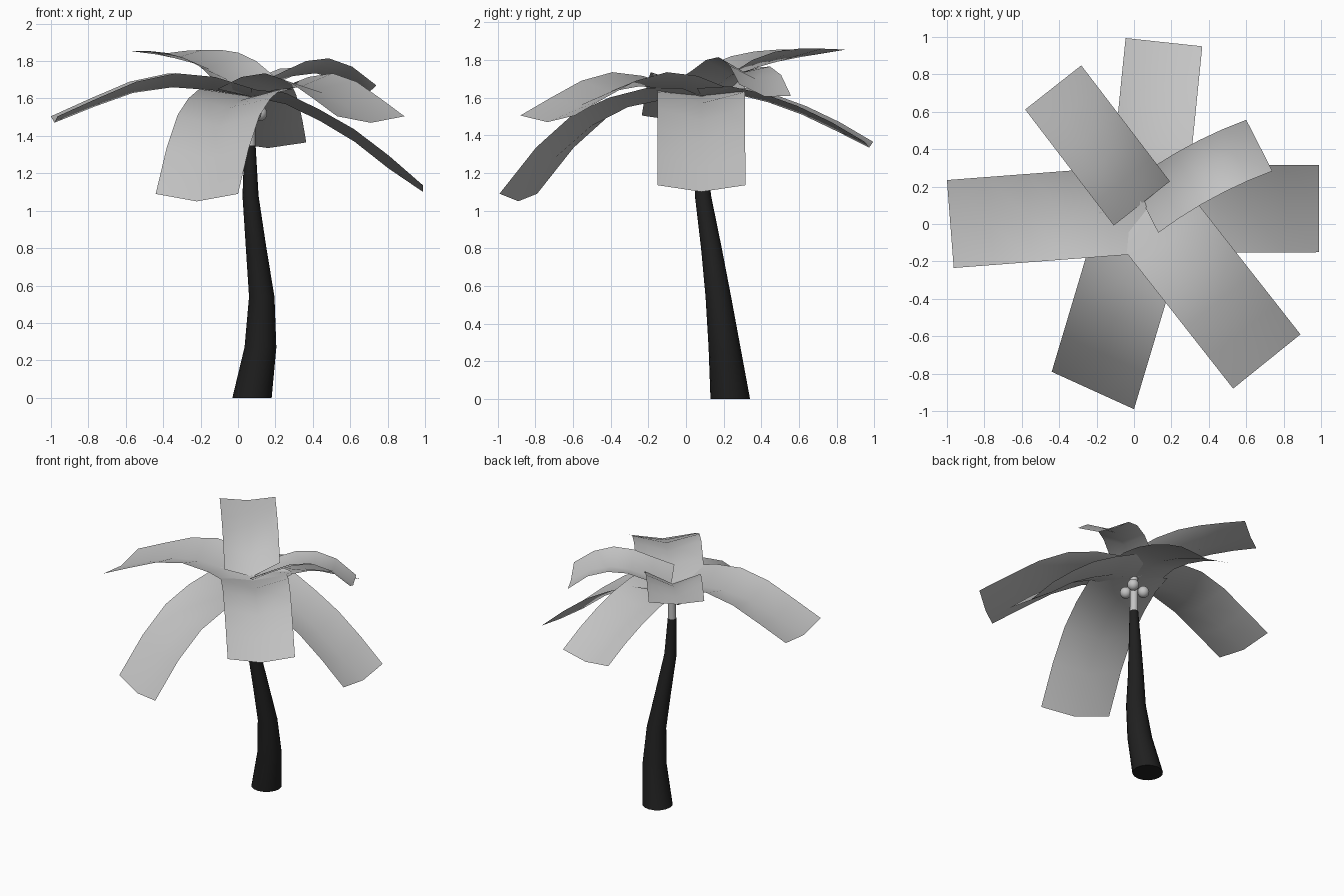
import bpy, bmesh, math
from mathutils import Vector

if "Cube" in bpy.data.objects:
    bpy.data.objects.remove(bpy.data.objects["Cube"])


def material(name, rgb):
    m = bpy.data.materials.new(name)
    m.diffuse_color = (*rgb, 1)
    m.use_nodes = True
    m.node_tree.nodes["Principled BSDF"].inputs["Base Color"].default_value = m.diffuse_color
    return m


GREY = material("light grey", (0.55, 0.55, 0.55))
DARK = material("near black", (0.014, 0.014, 0.014))


def finish(name, bm, mat, angle=50):
    me = bpy.data.meshes.new(name)
    bm.to_mesh(me)
    bm.free()
    ob = bpy.data.objects.new(name, me)
    bpy.context.collection.objects.link(ob)
    me.materials.append(mat)
    bpy.ops.object.select_all(action='DESELECT')
    bpy.context.view_layer.objects.active = ob
    ob.select_set(True)
    bpy.ops.object.shade_smooth_by_angle(angle=math.radians(angle))
    return ob


def tube(name, rings, mat, sides=16):
    """Horizontal rings (x, y, z, radius) joined into a capped tapering tube."""
    bm = bmesh.new()
    loops = []
    for x, y, z, r in rings:
        loops.append([bm.verts.new((x + r * math.cos(a), y + r * math.sin(a), z))
                      for a in (2 * math.pi * i / sides for i in range(sides))])
    for a, b in zip(loops, loops[1:]):
        for i in range(sides):
            j = (i + 1) % sides
            bm.faces.new((a[i], a[j], b[j], b[i]))
    bm.faces.new(loops[0][::-1])
    bm.faces.new(loops[-1])
    return finish(name, bm, mat)


def frond(name, base, tip, half, left, mid, right, bow=0.0):
    """Folded leaf sheet: straight in plan, with height lists for both edges and the spine."""
    bm = bmesh.new()
    base, tip, half = Vector(base), Vector(tip), Vector(half)
    side = half.normalized()
    rows = []
    n = len(mid) - 1
    for i in range(n + 1):
        t = i / n
        c = base.lerp(tip, t) - side * bow * 4 * t * (1 - t)
        rows.append([bm.verts.new((*(c + half * s), z))
                     for s, z in ((-1, left[i]), (0, mid[i]), (1, right[i]))])
    for a, b in zip(rows, rows[1:]):
        for k in range(2):
            bm.faces.new((a[k], a[k + 1], b[k + 1], b[k]))
    bmesh.ops.recalc_face_normals(bm, faces=bm.faces)
    if sum(f.normal.z for f in bm.faces) < 0:
        bmesh.ops.reverse_faces(bm, faces=bm.faces)
    return finish(name, bm, GREY, 60)


# Curved trunk and its pale top
tube("trunk", [(0.075, 0.235, 0, 0.105), (0.12, 0.205, 0.27, 0.085),
               (0.127, 0.172, 0.54, 0.068), (0.097, 0.135, 0.8, 0.055),
               (0.067, 0.09, 1.08, 0.043), (0.064, 0.075, 1.35, 0.03)], DARK)
tube("trunk_top", [(0.064, 0.075, 1.35, 0.029), (0.066, 0.08, 1.61, 0.027)], GREY)

# Fruit cluster
for i in range(3):
    a = math.radians(45 + 120 * i)
    bm = bmesh.new()
    bmesh.ops.create_uvsphere(bm, u_segments=16, v_segments=10, radius=0.041)
    bmesh.ops.translate(bm, verts=bm.verts,
                        vec=(0.066 + 0.07 * math.cos(a), 0.08 + 0.07 * math.sin(a), 1.52))
    finish(f"fruit_{i + 1}", bm, GREY)

# Fronds
hub = (0.07, 0.08)
arch_edge = (1.65, 1.715, 1.735, 1.69, 1.60, 1.505)
arch_mid = (1.61, 1.645, 1.66, 1.63, 1.555, 1.47)
frond("frond_left", hub, (-0.982, 0.0), (-0.018, 0.235), arch_edge, arch_mid, arch_edge)
frond("frond_front_right", hub, (0.71, -0.735), (-0.18, -0.145),
      arch_edge, arch_mid, arch_edge)
edge = (1.65, 1.63, 1.54, 1.435, 1.295, 1.135)
frond("frond_right", hub, (0.99, 0.082), (0, -0.233), edge,
      (1.61, 1.57, 1.48, 1.37, 1.225, 1.10), edge)
edge = (1.65, 1.65, 1.60, 1.51, 1.335, 1.09)
frond("frond_front", hub, (-0.22, -0.89), (-0.22, 0.1), edge,
      (1.61, 1.59, 1.55, 1.45, 1.28, 1.05), edge)
edge = (1.65, 1.66, 1.62, 1.555, 1.47, 1.365)
frond("frond_back", hub, (0.16, 0.972), (0.205, -0.022), edge,
      (1.61, 1.62, 1.575, 1.51, 1.425, 1.335), edge)
frond("frond_back_left", (0.042, 0.11), (-0.432, 0.73), (0.15, 0.118),
      (1.68, 1.77, 1.82, 1.845, 1.855, 1.855),
      (1.62, 1.70, 1.755, 1.79, 1.815, 1.835),
      (1.72, 1.80, 1.845, 1.86, 1.86, 1.855))
frond("frond_back_right", (0.06, 0.09), (0.67, 0.42), (0.07, -0.137),
      (1.64, 1.71, 1.76, 1.765, 1.72, 1.61),
      (1.61, 1.67, 1.72, 1.735, 1.70, 1.605),
      (1.69, 1.745, 1.80, 1.815, 1.77, 1.67), bow=0.025)
